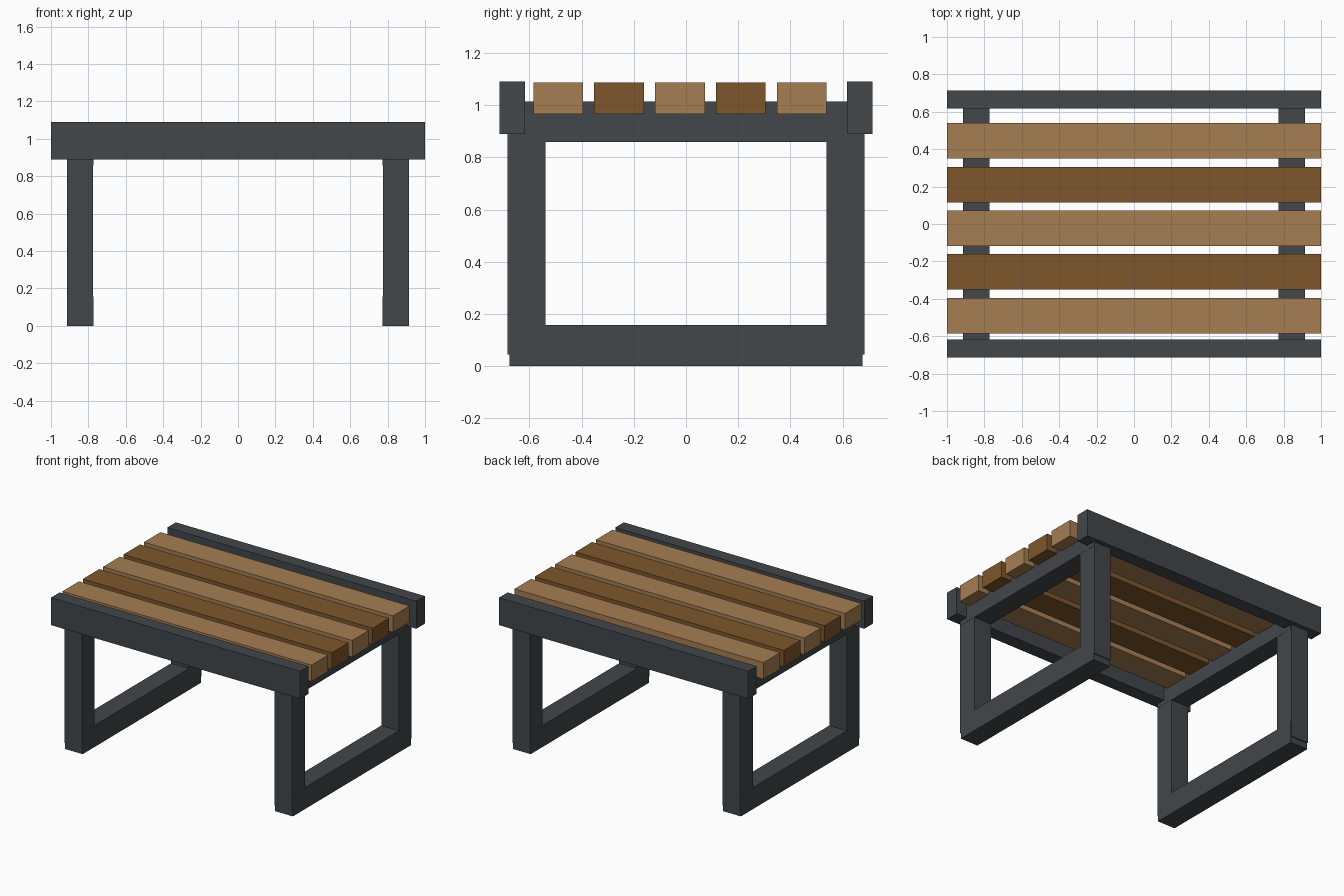
import bpy

cube = bpy.data.objects.get("Cube")
if cube:
    bpy.data.objects.remove(cube, do_unlink=True)


def material(name, rgb):
    mat = bpy.data.materials.new(name)
    mat.use_nodes = True
    color = (*rgb, 1.0)
    mat.diffuse_color = color
    mat.node_tree.nodes["Principled BSDF"].inputs["Base Color"].default_value = color
    return mat


charcoal = material("charcoal_metal", (0.054, 0.063, 0.068))
light_wood = material("light_wood", (0.381, 0.209, 0.084))
dark_wood = material("dark_wood", (0.209, 0.093, 0.025))


def box(name, xs, ys, zs, mat):
    """Box spanning the given (min, max) range on each axis."""
    spans = (xs, ys, zs)
    bpy.ops.mesh.primitive_cube_add(size=1, location=[sum(s) / 2 for s in spans])
    obj = bpy.context.object
    obj.name = name
    obj.scale = [s[1] - s[0] for s in spans]
    bpy.ops.object.transform_apply(location=False, rotation=False, scale=True)
    obj.data.materials.append(mat)
    return obj


def mirrored(low, high, sign):
    return tuple(sorted((low * sign, high * sign)))


# Long front and back rails
for side, sign in (("front", -1), ("back", 1)):
    box(f"{side}_rail", (-1, 1), mirrored(0.617, 0.715, sign), (0.89, 1.09), charcoal)

# Rectangular end frames: two legs, a floor bar and a slat support bar
for end, sx in (("left", 1), ("right", -1)):
    bar_x = mirrored(0.773, 0.915, sx)
    leg_x = mirrored(0.774, 0.914, sx)
    box(f"{end}_floor_bar", bar_x, (-0.677, 0.677), (0, 0.157), charcoal)
    box(f"{end}_support_bar", bar_x, (-0.677, 0.677), (0.858, 1.013), charcoal)
    for side, sy in (("front", -1), ("back", 1)):
        box(f"{end}_{side}_leg", leg_x, mirrored(0.539, 0.684, sy), (0.045, 1.01), charcoal)

# Five seat slats in alternating wood tones
for i in range(5):
    y = -0.49 + i * 0.2335
    wood = dark_wood if i % 2 else light_wood
    box(f"slat_{i + 1}", (-1, 1), (y - 0.095, y + 0.095), (0.966, 1.086), wood)
